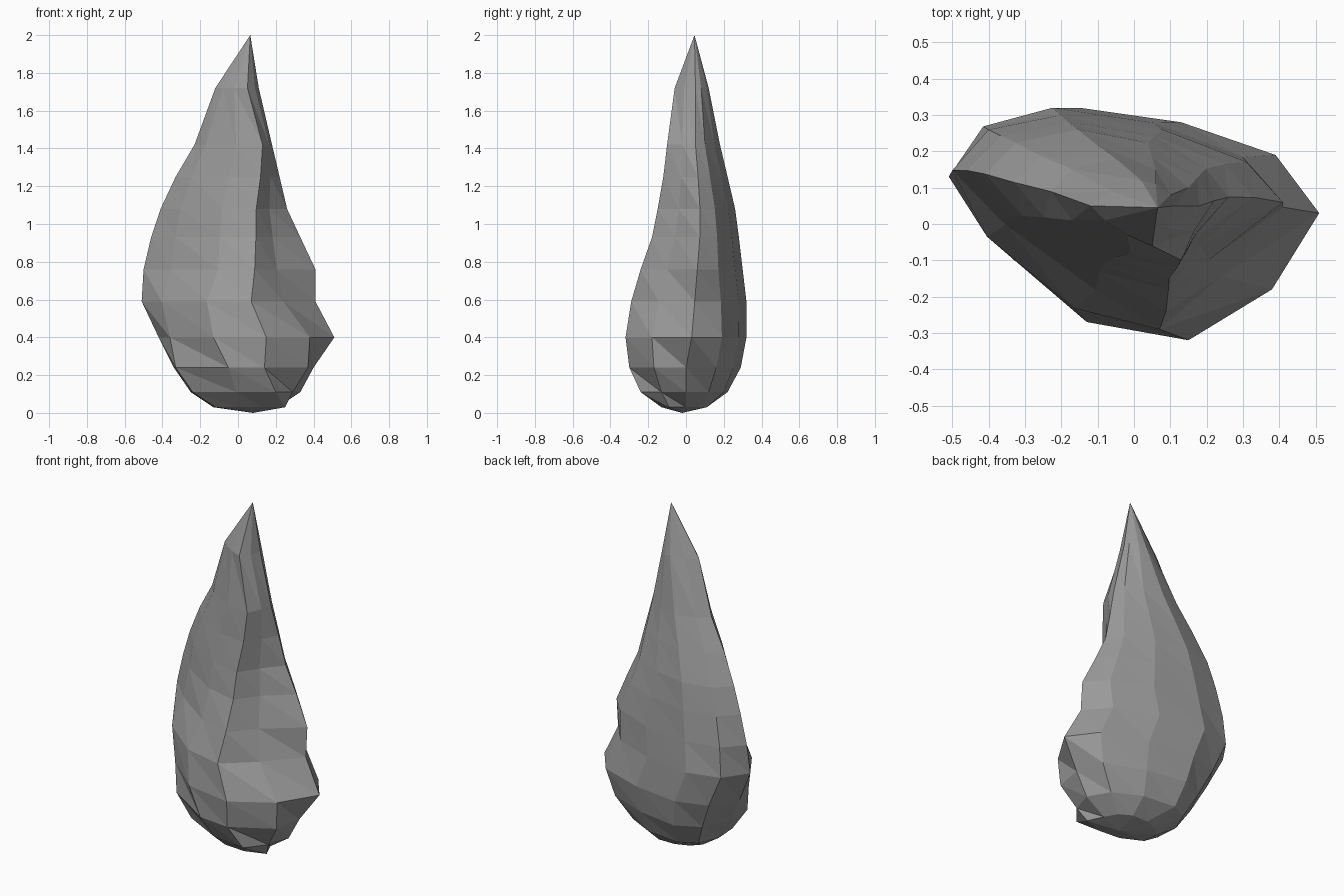
import bpy
import bmesh
from mathutils import Vector

cube = bpy.data.objects.get("Cube")
if cube:
    bpy.data.objects.remove(cube, do_unlink=True)


def make_material(name, colour):
    material = bpy.data.materials.new(name)
    material.use_nodes = True
    material.diffuse_color = colour
    material.node_tree.nodes["Principled BSDF"].inputs["Base Color"].default_value = colour
    return material


# Ten-sided outlines, counter-clockwise from the right-hand ridge
FOOT = [(.21, 0), (.17, .07), (.1, .11), (0, .11), (-.08, .08),
        (-.13, .03), (-.12, -.06), (0, -.12), (.13, -.13), (.25, -.09)]
BASE = [(.33, 0), (.26, .12), (.1, .2), (-.1, .22), (-.2, .17),
        (-.25, .05), (-.24, -.09), (-.01, -.21), (.2, -.24), (.29, -.13)]
HIP = [(.4, 0), (.35, .16), (.12, .25), (-.12, .29), (-.26, .22),
       (-.34, .06), (-.33, -.1), (-.05, -.28), (.14, -.3), (.37, -.17)]
BELLY = [(.51, .03), (.39, .19), (.13, .28), (-.15, .32), (-.33, .26),
         (-.42, .1), (-.36, -.07), (-.13, -.27), (.15, -.32), (.38, -.18)]
WAIST = [(.41, .06), (.31, .17), (.08, .26), (-.2, .3), (-.4, .26),
         (-.5, .15), (-.35, 0), (-.1, -.18), (.09, -.24), (.2, -.1)]
NECK = [(.18, .05), (.15, .1), (.06, .15), (-.05, .18), (-.17, .15),
        (-.23, .09), (-.17, .01), (-.01, -.08), (.13, -.1), (.165, -.02)]
TOP = [(.11, .05), (.1, .08), (.06, .11), (.02, .12), (-.06, .09),
       (-.12, .05), (-.08, .01), (-.02, -.03), (.05, -.06), (.09, -.01)]

# Height at which each outline applies in full
KEYS = [(.03, FOOT), (.11, BASE), (.24, HIP), (.4, BELLY),
        (.78, WAIST), (1.42, NECK), (1.72, TOP)]

# Height, then the x and y limits of the stone at that height
LEVELS = [
    (.03, -.13, .25, -.13, .11),
    (.11, -.25, .33, -.24, .22),
    (.24, -.34, .4, -.3, .29),
    (.4, -.42, .51, -.32, .32),
    (.59, -.51, .41, -.29, .32),
    (.76, -.5, .41, -.24, .3),
    (.93, -.46, .33, -.18, .28),
    (1.08, -.41, .26, -.15, .26),
    (1.25, -.33, .22, -.12, .22),
    (1.42, -.23, .18, -.1, .18),
    (1.72, -.12, .11, -.06, .12),
]
BASE_POINT = Vector((.08, -.02, 0))
TIP_POINT = Vector((.065, .045, 2))


def fit(values, low, high):
    """Stretch a list of values so that it spans low to high."""
    smallest, largest = min(values), max(values)
    return [low + (value - smallest) / (largest - smallest) * (high - low)
            for value in values]


def normalised(outline):
    xs, ys = zip(*outline)
    return [Vector(pair) for pair in zip(fit(xs, 0, 1), fit(ys, 0, 1))]


def section(height):
    """Outline at a height, blended between the key outlines around it."""
    for (z_low, lower), (z_high, upper) in zip(KEYS, KEYS[1:]):
        if height <= z_high:
            factor = (height - z_low) / (z_high - z_low)
            return [a.lerp(b, factor)
                    for a, b in zip(normalised(lower), normalised(upper))]


def build_stone():
    bm = bmesh.new()
    rings = []
    for height, left, right, front, back in LEVELS:
        outline = section(height)
        xs = fit([point.x for point in outline], left, right)
        ys = fit([point.y for point in outline], front, back)
        rings.append([bm.verts.new((x, y, height)) for x, y in zip(xs, ys)])

    base, tip = bm.verts.new(BASE_POINT), bm.verts.new(TIP_POINT)
    count = len(BELLY)
    for i in range(count):
        j = (i + 1) % count
        # Faceted sides, each cell split along its falling diagonal
        for lower, upper in zip(rings, rings[1:]):
            bm.faces.new((lower[i], lower[j], upper[i]))
            bm.faces.new((lower[j], upper[j], upper[i]))
        # Rounded underside and pointed tip
        bm.faces.new((base, rings[0][j], rings[0][i]))
        bm.faces.new((rings[-1][i], rings[-1][j], tip))

    bmesh.ops.recalc_face_normals(bm, faces=bm.faces)
    mesh = bpy.data.meshes.new("pointed_stone")
    bm.to_mesh(mesh)
    bm.free()
    mesh.materials.append(make_material("stone_grey", (.32, .32, .32, 1)))
    stone = bpy.data.objects.new("pointed_stone", mesh)
    bpy.context.collection.objects.link(stone)


build_stone()
